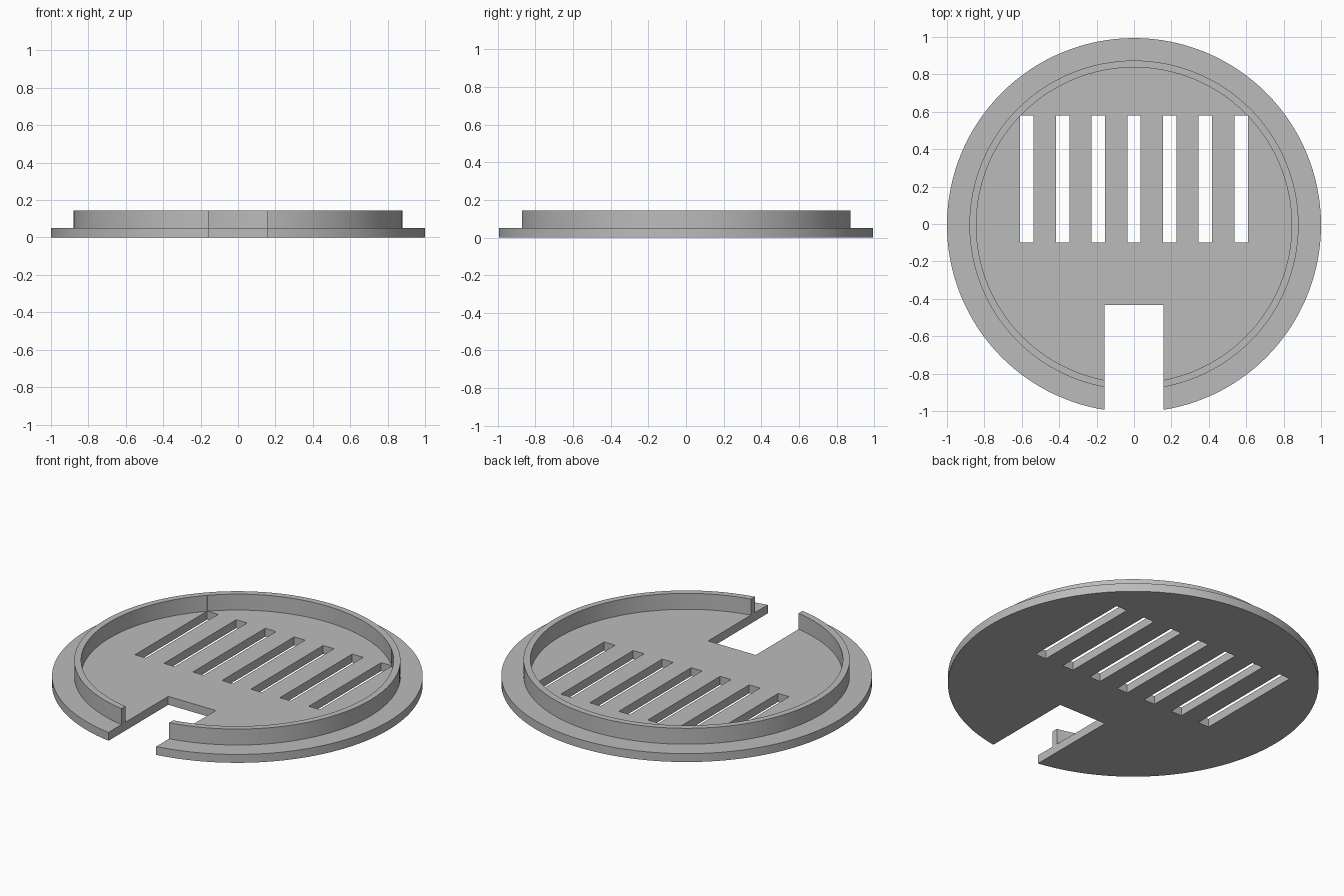
import bpy
import bmesh
import math

if "Cube" in bpy.data.objects:
    bpy.data.objects.remove(bpy.data.objects["Cube"], do_unlink=True)

CENTRE_Y = -0.006
PLATE_TOP = 0.05
LIP_TOP = 0.145
LIP_OUTER, LIP_INNER = 0.88, 0.843

grey = bpy.data.materials.new("plain grey")
grey.use_nodes = True
colour = (0.5, 0.5, 0.5, 1)
grey.diffuse_color = colour
grey.node_tree.nodes["Principled BSDF"].inputs["Base Color"].default_value = colour


def add_object(name, bm):
    mesh = bpy.data.meshes.new(name)
    bm.to_mesh(mesh)
    bm.free()
    obj = bpy.data.objects.new(name, mesh)
    bpy.context.collection.objects.link(obj)
    mesh.materials.append(grey)
    return obj


def add_box(bm, x0, x1, y0, y1, z0=-0.2, z1=0.4):
    for v in bmesh.ops.create_cube(bm, size=1)["verts"]:
        v.co.x = x1 if v.co.x > 0 else x0
        v.co.y = y1 if v.co.y > 0 else y0
        v.co.z = z1 if v.co.z > 0 else z0


# Round plate with a raised lip, turned from one profile
profile = [(0, 0), (1, 0), (1, PLATE_TOP), (LIP_OUTER, PLATE_TOP),
           (LIP_OUTER, LIP_TOP), (LIP_INNER, LIP_TOP),
           (LIP_INNER, PLATE_TOP), (0, PLATE_TOP)]
bm = bmesh.new()
verts = [bm.verts.new((r, 0, z)) for r, z in profile]
edges = [bm.edges.new(pair) for pair in zip(verts, verts[1:])]
bmesh.ops.spin(bm, geom=verts + edges, cent=(0, 0, 0), axis=(0, 0, 1),
               angle=math.tau, steps=128, use_merge=True)
bmesh.ops.remove_doubles(bm, verts=bm.verts, dist=1e-5)
bmesh.ops.dissolve_limit(bm, angle_limit=0.001, verts=bm.verts, edges=bm.edges)
bmesh.ops.recalc_face_normals(bm, faces=bm.faces)
bmesh.ops.translate(bm, verts=bm.verts, vec=(0, CENTRE_Y, 0))
cover = add_object("vent_cover", bm)

# Cutter for the seven slots and the open front notch
bm = bmesh.new()
for i in range(-3, 4):
    x = i * 0.191
    add_box(bm, x - 0.036, x + 0.036, -0.1, 0.58)
add_box(bm, -0.157, 0.157, -1.2, -0.432)
cutter = add_object("slot_cutter", bm)
cutter.hide_render = True

cut = cover.modifiers.new("openings", "BOOLEAN")
cut.operation = "DIFFERENCE"
cut.solver = "EXACT"
cut.object = cutter

# Keep the cut result and drop the cutter
depsgraph = bpy.context.evaluated_depsgraph_get()
result = bpy.data.meshes.new_from_object(cover.evaluated_get(depsgraph))
cover.modifiers.clear()
cover.data = result
bpy.data.objects.remove(cutter, do_unlink=True)

# Smooth round walls, sharp edges
bpy.ops.object.select_all(action="DESELECT")
cover.select_set(True)
bpy.context.view_layer.objects.active = cover
bpy.ops.object.shade_smooth_by_angle(angle=math.radians(30))
